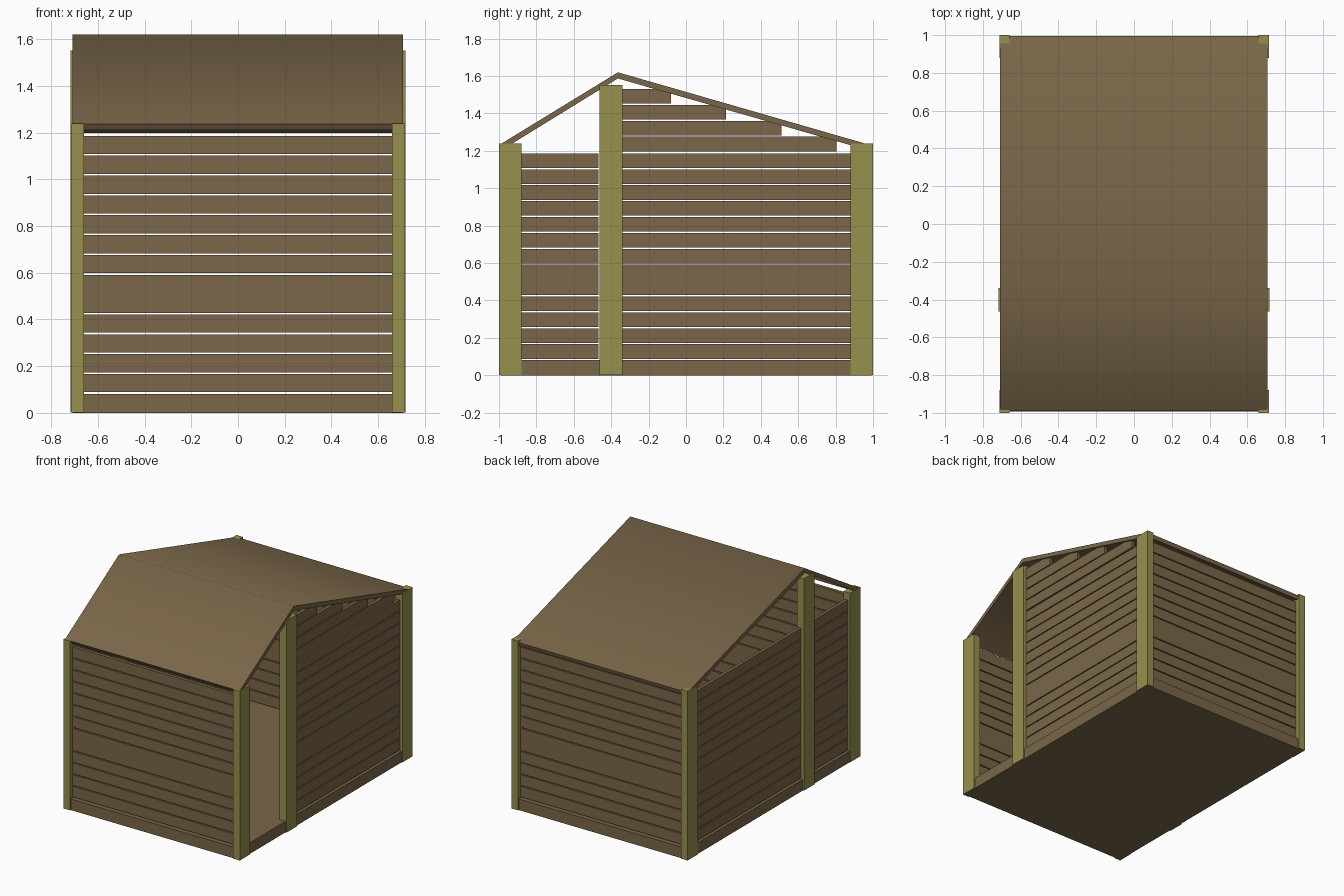
import bpy
import bmesh
import math
from mathutils import Vector

if "Cube" in bpy.data.objects:
    bpy.data.objects.remove(bpy.data.objects["Cube"], do_unlink=True)


def material(name, colour):
    mat = bpy.data.materials.new(name)
    mat.use_nodes = True
    rgba = (*colour, 1)
    mat.diffuse_color = rgba
    mat.node_tree.nodes["Principled BSDF"].inputs["Base Color"].default_value = rgba
    return mat


BROWN = material("brown_wood", (0.195, 0.136, 0.066))
OLIVE = material("olive_wood", (0.31, 0.283, 0.074))


def finish(name, bm, mat):
    mesh = bpy.data.meshes.new(name)
    bmesh.ops.recalc_face_normals(bm, faces=bm.faces)
    bm.to_mesh(mesh)
    bm.free()
    mesh.materials.append(mat)
    obj = bpy.data.objects.new(name, mesh)
    bpy.context.collection.objects.link(obj)
    return obj


def box(name, xs, ys, zs, mat):
    """Box from its x, y and z ranges."""
    bm = bmesh.new()
    bmesh.ops.create_cube(bm, size=1)
    for v in bm.verts:
        v.co = [r[0] if c < 0 else r[1] for c, r in zip(v.co, (xs, ys, zs))]
    return finish(name, bm, mat)


PITCH = 0.085      # one plank plus its gap
GAP = 0.007
ROWS = 13
RIDGE_Y, RIDGE_Z = -0.364, 1.62
FRONT_SLOPE, BACK_SLOPE = 0.612, 0.288
ROOF_THICK = 0.03
POST_IN = 0.66


def plank_wall(name, xs, ys):
    """Stack of horizontal planks above the floor."""
    for row in range(1, ROWS + 1):
        bottom = row * PITCH + GAP / 2
        top = (row + 1) * PITCH - GAP / 2
        if row == 5:           # this pair touches
            top += GAP
        box(f"{name}_plank_{row}", xs, ys, (bottom, top), BROWN)


# Floor slab
box("floor", (-0.708, 0.708), (-0.992, 0.992), (0, PITCH - GAP / 2), BROWN)

# Corner and middle posts
for side, name, edge in ((1, "left", 0.715), (-1, "right", 0.713)):
    xs = sorted((side * POST_IN, side * edge))
    box(f"front_{name}_post", xs, (-1, -0.88), (0.001, 1.24), OLIVE)
    box(f"back_{name}_post", xs, (0.88, 1), (0.001, 1.24), OLIVE)
    mid = sorted((side * POST_IN, side * 0.717))
    box(f"middle_{name}_post", mid, (-0.463, -0.34), (0.001, 1.553), OLIVE)

# Front and back walls
plank_wall("front_wall", (-0.68, 0.68), (-0.97, -0.945))
plank_wall("back_wall", (-0.68, 0.68), (0.945, 0.97))

# Side walls: the doorway is open ahead of the middle post on +x
LEFT_X, RIGHT_X = (0.672, 0.695), (-0.695, -0.672)
plank_wall("left_wall", LEFT_X, (-0.36, 0.9))
plank_wall("right_back_wall", RIGHT_X, (-0.36, 0.9))
plank_wall("right_front_wall", RIGHT_X, (-0.9, -0.469))

# Stepped gable planks under the roof on the doorway side
for i in range(4):
    bottom = (ROWS + 1 + i) * PITCH + GAP / 2 + 0.004
    top = bottom + PITCH - GAP
    end = RIDGE_Y + (RIDGE_Z - top - 0.008) / BACK_SLOPE
    box(f"gable_plank_{i + 1}", LEFT_X, (-0.36, end), (bottom, top), BROWN)

# Roof: one bent sheet extruded across the width
front_normal = Vector((-FRONT_SLOPE, 1)).normalized() * ROOF_THICK
back_normal = Vector((BACK_SLOPE, 1)).normalized() * ROOF_THICK
ridge = Vector((RIDGE_Y, RIDGE_Z))
front = Vector((-0.99, RIDGE_Z - FRONT_SLOPE * (0.99 + RIDGE_Y)))
back = Vector((0.995, RIDGE_Z - BACK_SLOPE * (0.995 - RIDGE_Y)))
under_ridge = ridge - Vector((0, ROOF_THICK * 1.1))
profile = [front, ridge, back, back - back_normal, under_ridge, front - front_normal]
bm = bmesh.new()
rings = [[bm.verts.new((x, p.x, p.y)) for p in profile] for x in (-0.709, 0.707)]
for i in range(6):
    j = (i + 1) % 6
    bm.faces.new((rings[0][i], rings[0][j], rings[1][j], rings[1][i]))
for ring in rings:
    bm.faces.new((ring[0], ring[1], ring[4], ring[5]))
    bm.faces.new((ring[1], ring[2], ring[3], ring[4]))
roof = finish("roof", bm, BROWN)
bpy.ops.object.select_all(action="DESELECT")
roof.select_set(True)
bpy.context.view_layer.objects.active = roof
bpy.ops.object.shade_smooth_by_angle(angle=math.radians(60))
